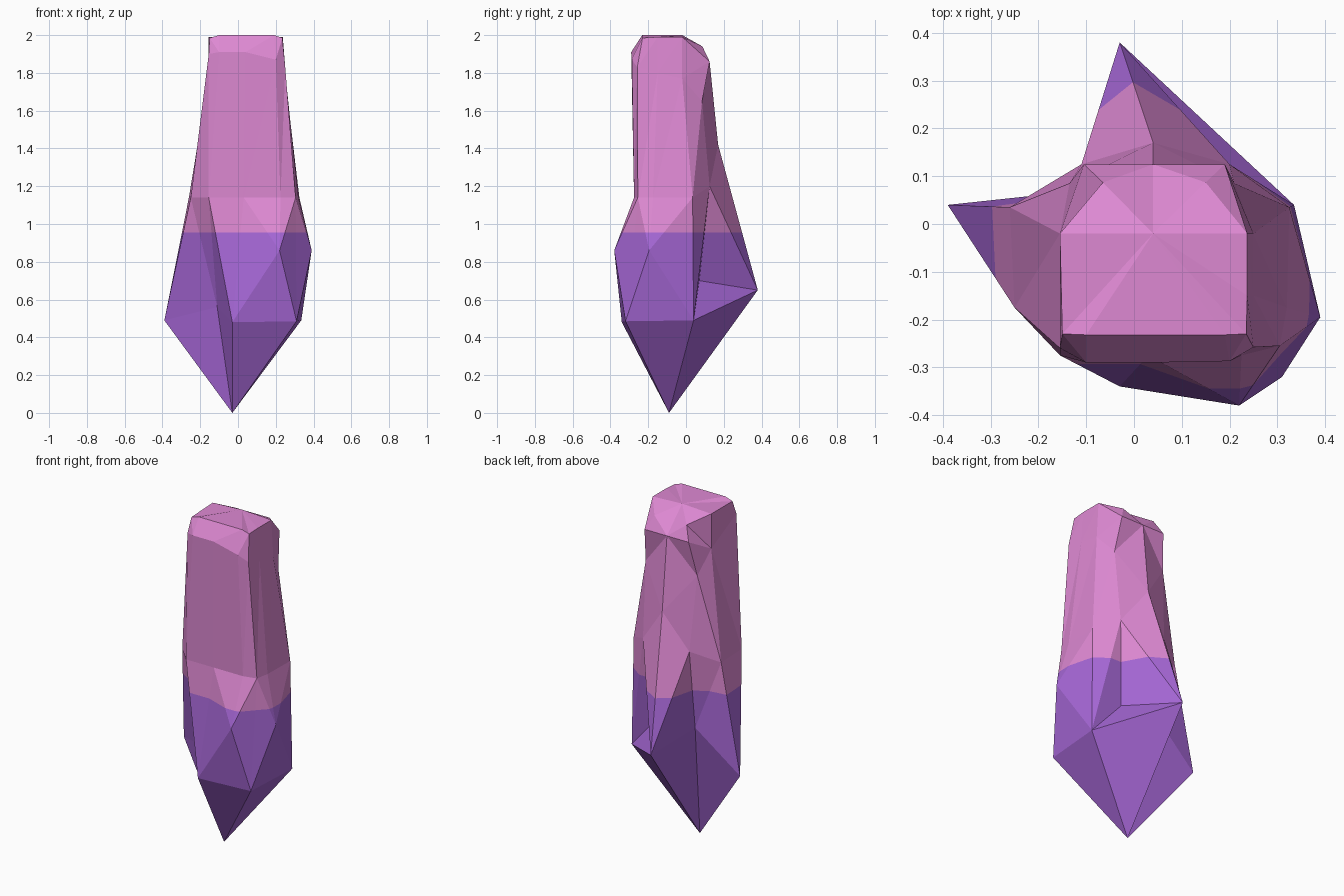
import bpy, bmesh
from mathutils import Vector as V

if "Cube" in bpy.data.objects:
    bpy.data.objects.remove(bpy.data.objects["Cube"])

# Spikes (outward corners) and dents (inward corners) of the lower point
TIP = V((-.03, -.09, 0))
LEFT, FRONT = V((-.39, .04, .49)), V((-.03, -.34, .48))
RIGHT, BACK = V((.335, .04, .49)), V((-.03, .38, .65))
SPUR_A, NOTCH, SPUR_B = V((.22, -.38, .86)), V((.31, -.32, .485)), V((.39, -.195, .86))
DENT_LF, DENT_RB, DENT_LB = V((-.11, -.13, .56)), V((.15, .07, .7)), V((-.11, .07, .72))

# Cross-sections run counter-clockwise from the left corner, seen from above
shoulder = [V(p) for p in (
    (-.26, .035, 1.14), (-.25, -.175, 1.14), (-.155, -.275, 1.14), (.03, -.275, 1.14),
    (.225, -.275, 1.14), (.305, -.255, 1.14), (.32, -.175, 1.14), (.325, .035, 1.14),
    (.2, .125, 1.2), (.04, .17, 1.42), (-.11, .125, 1.2))]
upper = [V(p) for p in (
    (-.155, -.02, 1.78), (-.155, -.26, 1.9), (-.1, -.29, 1.91), (.04, -.29, 1.91),
    (.2, -.287, 1.87), (.25, -.258, 1.83), (.25, -.15, 1.8), (.25, -.02, 1.77),
    (.21, .085, 1.65), (.04, .125, 1.86), (-.135, .085, 1.65))]
crown = [V(p) for p in (
    (-.155, -.02, 1.99), (-.15, -.23, 1.985), (-.1, -.232, 2), (.04, -.232, 2),
    (.19, -.232, 2), (.235, -.23, 1.985), (.237, -.15, 1.99), (.237, -.02, 1.99),
    (.15, .087, 1.94), (.04, .125, 1.86), (-.065, .087, 1.94))]

# Rim: same as the upper ring, with two raised corners at the back
rim = list(upper)
rim[8], rim[10] = V((.19, .125, 1.86)), V((-.105, .125, 1.86))

bm = bmesh.new()
verts = {}


def vert(p):
    key = tuple(round(c, 4) for c in p)
    if key not in verts:
        verts[key] = bm.verts.new(p)
    return verts[key]


def face(*points):
    vs = list(dict.fromkeys(vert(p) for p in points))
    if len(vs) > 2:
        bm.faces.new(vs)


# Pointed base, bridging over the front spurs and the back right dent
base = [LEFT, DENT_LF, FRONT, NOTCH, RIGHT, BACK, DENT_LB]
for a, b in zip(base, base[1:] + base[:1]):
    face(TIP, b, a)
for a, b, c in ((FRONT, NOTCH, SPUR_A), (NOTCH, RIGHT, SPUR_B), (RIGHT, BACK, DENT_RB)):
    face(a, b, c)

# Flare: each lower corner climbs to a numbered shoulder corner
flare = [(LEFT, 0), (LEFT, 1), (DENT_LF, 2), (FRONT, 2), (FRONT, 3), (SPUR_A, 4),
         (NOTCH, 5), (SPUR_B, 6), (RIGHT, 7), (RIGHT, 8), (DENT_RB, 8), (BACK, 9),
         (BACK, 10), (DENT_LB, 10), (DENT_LB, 0)]
for (a, i), (b, j) in zip(flare, flare[1:] + flare[:1]):
    face(a, b, shoulder[j], shoulder[i])

# Shaft and top
n = len(shoulder)
ridge_l, ridge_r = crown[0], crown[7]
peak = V((.04, -.02, 2))
for i in range(n):
    j = (i + 1) % n
    for a, b in ((shoulder, upper), (upper, rim), (rim, crown)):
        face(a[i], a[j], b[j], b[i])
    face(crown[i], crown[j], peak)
bmesh.ops.triangulate(bm, faces=bm.faces[:])

# Cut at the colour line, purple below and pink above
SPLIT = .955
bmesh.ops.bisect_plane(bm, geom=bm.verts[:] + bm.edges[:] + bm.faces[:],
                       plane_co=(0, 0, SPLIT), plane_no=(0, 0, 1))
bmesh.ops.recalc_face_normals(bm, faces=bm.faces[:])
for f in bm.faces:
    f.material_index = 1 if f.calc_center_median().z > SPLIT else 0
    f.smooth = False

mesh = bpy.data.meshes.new("crystal")
bm.to_mesh(mesh)
bm.free()
for name, colour in (("purple", (.38, .135, .67, 1)), ("pink", (.73, .25, .65, 1))):
    mat = bpy.data.materials.new(name)
    mat.diffuse_color = colour
    mat.use_nodes = True
    mat.node_tree.nodes["Principled BSDF"].inputs["Base Color"].default_value = mat.diffuse_color
    mesh.materials.append(mat)
bpy.context.collection.objects.link(bpy.data.objects.new("crystal", mesh))
